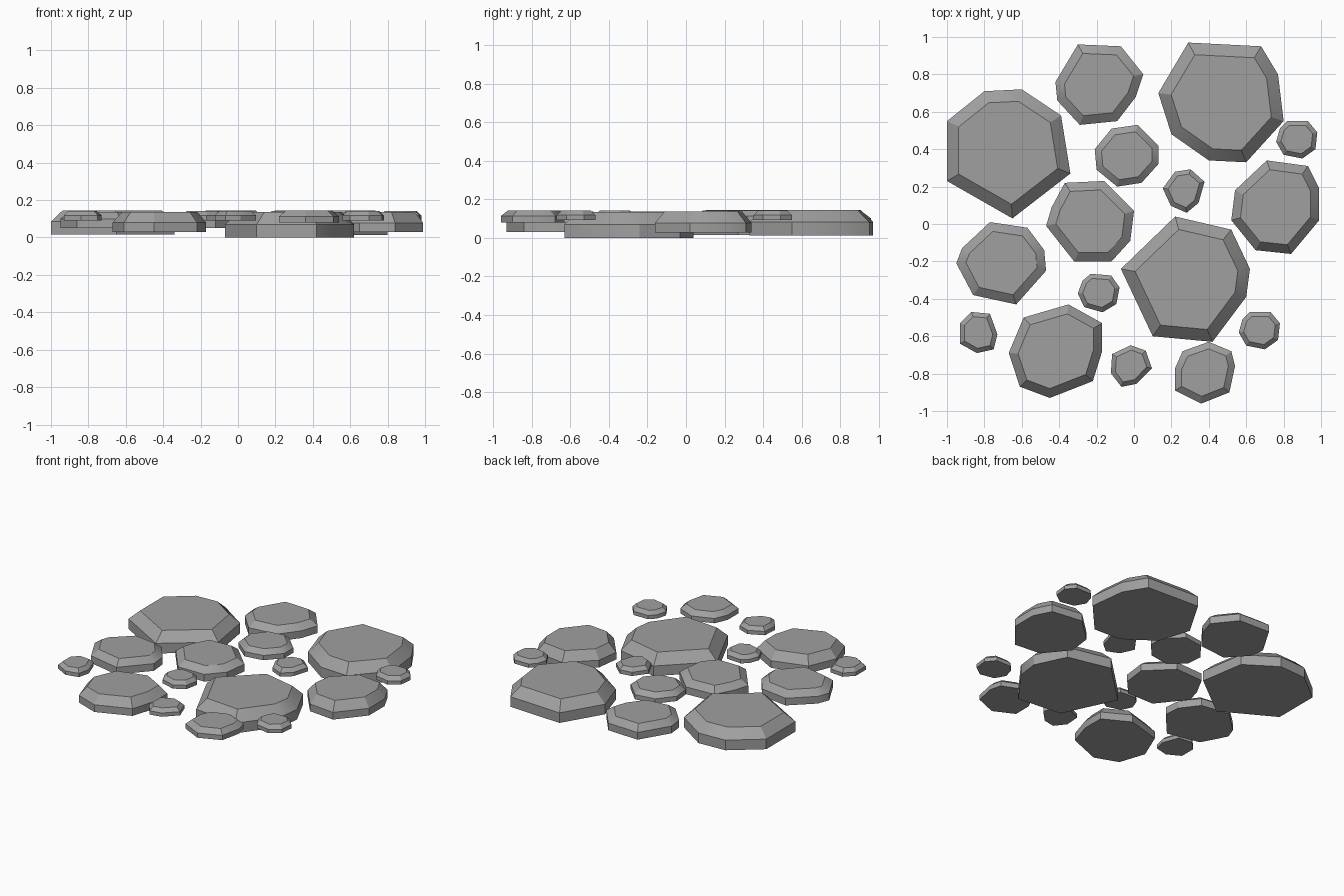
import bpy
import bmesh
from mathutils import Matrix, Vector

cube = bpy.data.objects.get("Cube")
if cube:
    bpy.data.objects.remove(cube, do_unlink=True)

# Single stone colour
stone_grey = bpy.data.materials.new("stone grey")
stone_grey.use_nodes = True
colour = (0.35, 0.35, 0.35, 1.0)
stone_grey.diffuse_color = colour
shader = stone_grey.node_tree.nodes["Principled BSDF"]
shader.inputs["Base Color"].default_value = colour
shader.inputs["Roughness"].default_value = 0.9


def make_stone(name, outline, bottom, shoulder, top, bevel):
    """Extrude an outline to the shoulder, then inset and raise the flat top."""
    mesh = bpy.data.meshes.new(name)
    bm = bmesh.new()
    base = bm.faces.new([bm.verts.new((p.x, p.y, bottom)) for p in outline])
    base.normal_update()
    if base.normal.z > 0:
        base.normal_flip()
    raised = bmesh.ops.extrude_face_region(bm, geom=[base], use_keep_orig=True)["geom"]
    lid = next(item for item in raised if isinstance(item, bmesh.types.BMFace))
    bmesh.ops.translate(bm, verts=lid.verts[:], vec=(0, 0, shoulder - bottom))
    bmesh.ops.recalc_face_normals(bm, faces=bm.faces[:])
    bmesh.ops.inset_region(bm, faces=[lid], thickness=bevel, use_even_offset=True)
    for vert in lid.verts:
        vert.co.z = top
    bm.normal_update()
    bm.to_mesh(mesh)
    bm.free()
    mesh.materials.append(stone_grey)
    stone = bpy.data.objects.new(name, mesh)
    bpy.context.collection.objects.link(stone)
    bpy.ops.object.select_all(action="DESELECT")
    stone.select_set(True)
    bpy.context.view_layer.objects.active = stone
    bpy.ops.object.shade_smooth_by_angle()


def points(*corners):
    """Turn corners in hundredths of a unit into vectors."""
    return [Vector(corner) / 100 for corner in corners]


# Large slabs, resting lowest
def large(name, outline, bottom, top):
    make_stone("large_stone_" + name, outline, bottom, bottom + 0.07, top, 0.063)


large("back_left", points((-80, 71), (-60, 72), (-39, 58), (-34, 27),
                          (-65, 3), (-100, 23), (-100, 55)), 0.015, 0.145)
large("back_right", points((29, 97), (68, 95), (77, 80), (80, 55),
                           (60, 33), (40, 34), (20, 48), (13, 70)), 0.012, 0.145)
large("front_right", points((22, 4), (52, -3), (62, -24), (60, -39),
                            (42, -63), (10, -60), (-7, -24)), 0.0, 0.135)


# Medium stones
def medium(name, outline, bottom):
    make_stone("medium_stone_" + name, outline, bottom, bottom + 0.05, 0.137, 0.047)


medium("back", points((-30, 96), (-7, 95), (5, 80), (1, 68),
                      (-9, 55), (-29, 53), (-41, 66), (-42, 76)), 0.05)
medium("centre", points((-37, 22), (-16, 23), (0, 7), (-2, -9),
                        (-12, -20), (-32, -20), (-47, -1), (-44, 9)), 0.05)
medium("right", points((71, 34), (93, 31), (99, 19), (99, 2),
                       (84, -16), (65, -14), (52, 2), (54, 18)), 0.028)
medium("left", points((-77, 1), (-57, -2), (-48, -14), (-47, -25),
                      (-63, -43), (-86, -38), (-95, -21), (-92, -13)), 0.05)
medium("front_left", points((-35, -43), (-17, -53), (-17, -68), (-22, -84),
                            (-45, -93), (-61, -87), (-67, -69), (-59, -50)), 0.03)


# Small stones
def small(name, outline):
    make_stone("small_stone_" + name, outline, 0.08, 0.113, 0.143, 0.035)


small("middle", points((-12, 51), (2, 53), (13, 42), (13, 32),
                       (4, 22), (-9, 20), (-20, 29), (-21, 40)))
small("front", points((40, -63), (52, -68), (54, -76), (51, -90),
                      (36, -96), (22, -89), (22, -77), (26, -68)))

# Pebbles: two shared outlines, placed and turned
eight_sided = points((-5, 10), (6, 10), (11, 4), (10, -5),
                     (3, -10), (-7, -8), (-11, -1), (-9, 6))
seven_sided = points((-4, 11), (6, 10), (10, -1), (8, -9),
                     (-1, -11), (-10, -6), (-10, 5))


def pebble(name, outline, x, y, turn=0.0):
    spin = Matrix.Rotation(turn, 2)
    placed = [spin @ p + Vector((x, y)) for p in outline]
    make_stone("pebble_" + name, placed, 0.092, 0.118, 0.142, 0.024)


pebble("right", eight_sided, 0.87, 0.45)
pebble("front_right", eight_sided, 0.67, -0.57)
pebble("centre", eight_sided, -0.19, -0.37, -0.08)
pebble("left", seven_sided, -0.83, -0.58)
pebble("middle_right", seven_sided, 0.27, 0.18, -0.63)
pebble("front", seven_sided, -0.02, -0.76, -1.13)
